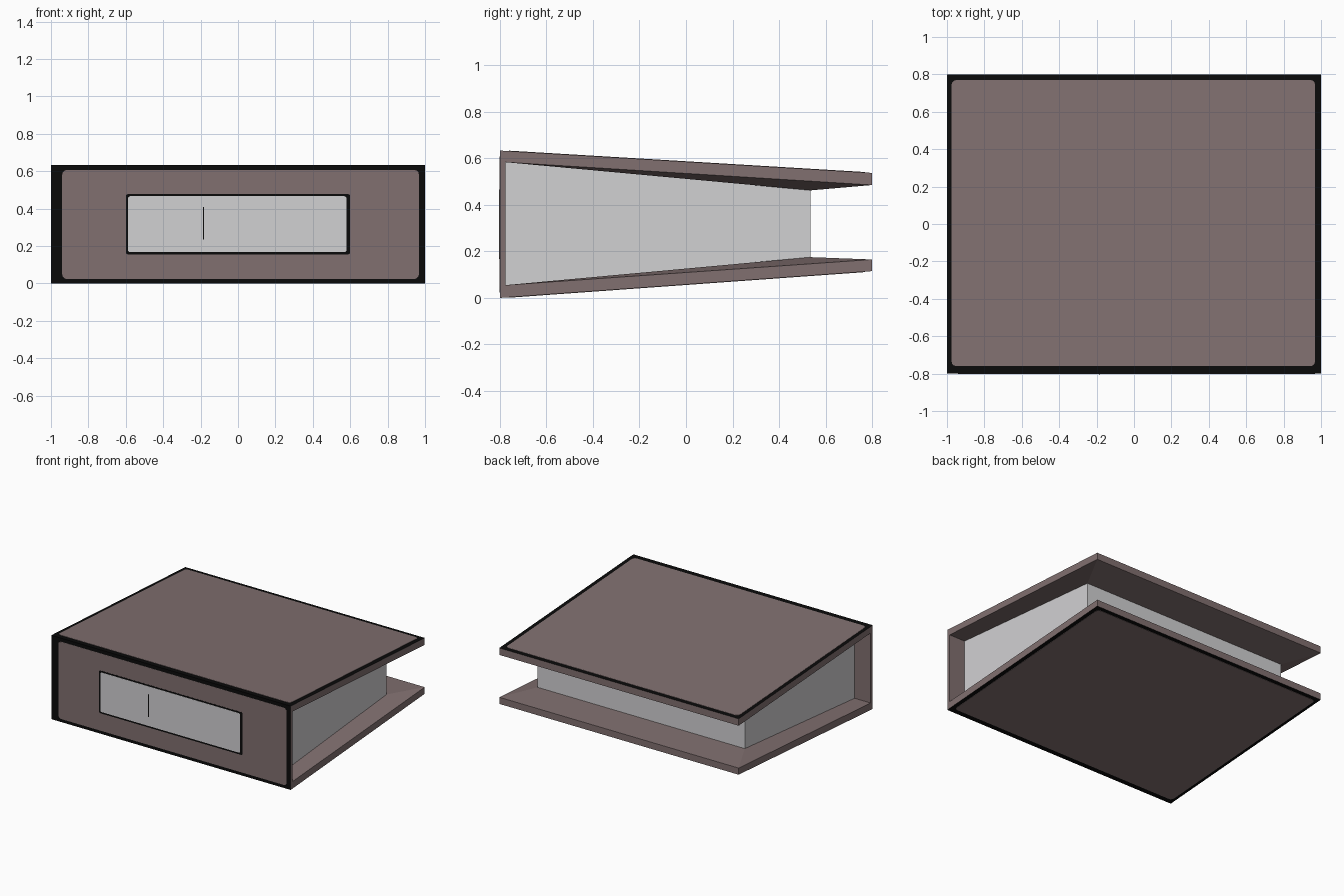
import bpy, bmesh, math
from mathutils import Vector

if "Cube" in bpy.data.objects:
    bpy.data.objects.remove(bpy.data.objects["Cube"])


def mat(name, col):
    m = bpy.data.materials.new(name)
    m.diffuse_color = (*col, 1)
    m.use_nodes = True
    m.node_tree.nodes["Principled BSDF"].inputs["Base Color"].default_value = m.diffuse_color
    return m


BROWN = mat("brown leather", (0.22, 0.162, 0.162))
PAPER = mat("pale paper", (0.64, 0.635, 0.65))
BLACK = mat("black trim", (0.003, 0.003, 0.003))


def build(name, verts, faces, mats):
    bm = bmesh.new()
    vs = [bm.verts.new(v) for v in verts]
    for f in faces:
        bm.faces.new([vs[i] for i in f])
    bmesh.ops.recalc_face_normals(bm, faces=bm.faces)
    me = bpy.data.meshes.new(name)
    bm.to_mesh(me)
    bm.free()
    ob = bpy.data.objects.new(name, me)
    bpy.context.collection.objects.link(ob)
    for m in mats:
        me.materials.append(m)
    return ob


# Cover: C-shaped profile (y, z), with inner faces rising toward the page block
profile = [(-.8, 0), (.8, .115), (.8, .165), (-.775, .055),
           (-.775, .583), (.8, .485), (.8, .537), (-.8, .633)]
block = [(-.775, .055), (.535, .175), (.535, .462), (-.775, .583)]
PX = .866
verts = [(x, y, z) for x in (-1, 1) for y, z in profile]
verts += [(x, y, z) for x in (-PX, PX) for y, z in block]   # 16-19 left, 20-23 right
faces = []
for s, b in ((0, 16), (8, 20)):
    faces += [(s, s + 1, s + 2, s + 3), (s, s + 3, s + 4, s + 7), (s + 4, s + 5, s + 6, s + 7)]
    faces += [(s + 3, s + 2, b + 1, b), (s + 4, s + 5, b + 2, b + 3)]   # sloping side strips
    faces += [(s + 3, s + 4, b + 3, b)]                                # inner spine strips
for a, b in ((0, 1), (1, 2), (5, 6), (6, 7), (7, 0)):
    faces.append((a, b, b + 8, a + 8))
faces += [(2, 10, 21, 17), (5, 13, 22, 18)]                            # sloping back strips
faces += [(16, 17, 21, 20), (19, 18, 22, 23), (16, 19, 23, 20)]        # seats under the pages
cover = build("cover", verts, faces, [BROWN, BLACK])
# Black trim shows on the outer top, bottom and spine faces
for p in cover.data.polygons:
    c, n = p.center, p.normal
    outer_board = abs(c.x) < .01 and abs(c.y) < .01 and abs(n.z) > .9 and (c.z > .57 or c.z < .07)
    spine = n.y < -.9 and c.y < -.79
    p.material_index = 1 if outer_board or spine else 0

# Page block
build("pages", [(x, y, z) for x in (-PX, PX) for y, z in block],
      [(0, 1, 2, 3), (4, 5, 6, 7), (0, 1, 5, 4), (1, 2, 6, 5), (2, 3, 7, 6), (3, 0, 4, 7)],
      [PAPER])


# Thin rounded plate laid on a plane by a mapping from (u, v, height) to space
def plate(name, u0, u1, v0, v1, r, h, place, m):
    pts = []
    for cu, cv, a0 in ((u1 - r, v1 - r, 0), (u0 + r, v1 - r, 90),
                       (u0 + r, v0 + r, 180), (u1 - r, v0 + r, 270)):
        for k in range(4):
            a = math.radians(a0 + 30 * k)
            pts.append((cu + r * math.cos(a), cv + r * math.sin(a)))
    n = len(pts)
    vs = [place(u, v, d) for d in (-.001, h) for u, v in pts]
    fs = [tuple(range(n)), tuple(range(n, 2 * n))]
    fs += [(i, (i + 1) % n, n + (i + 1) % n, n + i) for i in range(n)]
    return build(name, vs, fs, [m])


def on_top(u, v, d):
    return Vector((u, v, .585 - .06 * v + d))


def on_bottom(u, v, d):
    return Vector((u, v, .0575 + .071875 * v - d))


def on_spine(u, v, d):
    return Vector((u, -.8 - d, v))


plate("top_panel", -.975, .968, -.76, .77, .025, .002, on_top, BROWN)
plate("bottom_panel", -.975, .968, -.76, .77, .025, .002, on_bottom, BROWN)
plate("spine_panel", -.94, .967, .023, .607, .025, .001, on_spine, BROWN)
plate("label_border", -.6, .6, .155, .477, .012, .002, on_spine, BLACK)
plate("label", -.588, .58, .167, .466, .012, .003, on_spine, PAPER)
# Fine worn line on the label
plate("label_mark", -.187, -.181, .235, .408, .002, .004, on_spine, BLACK)
